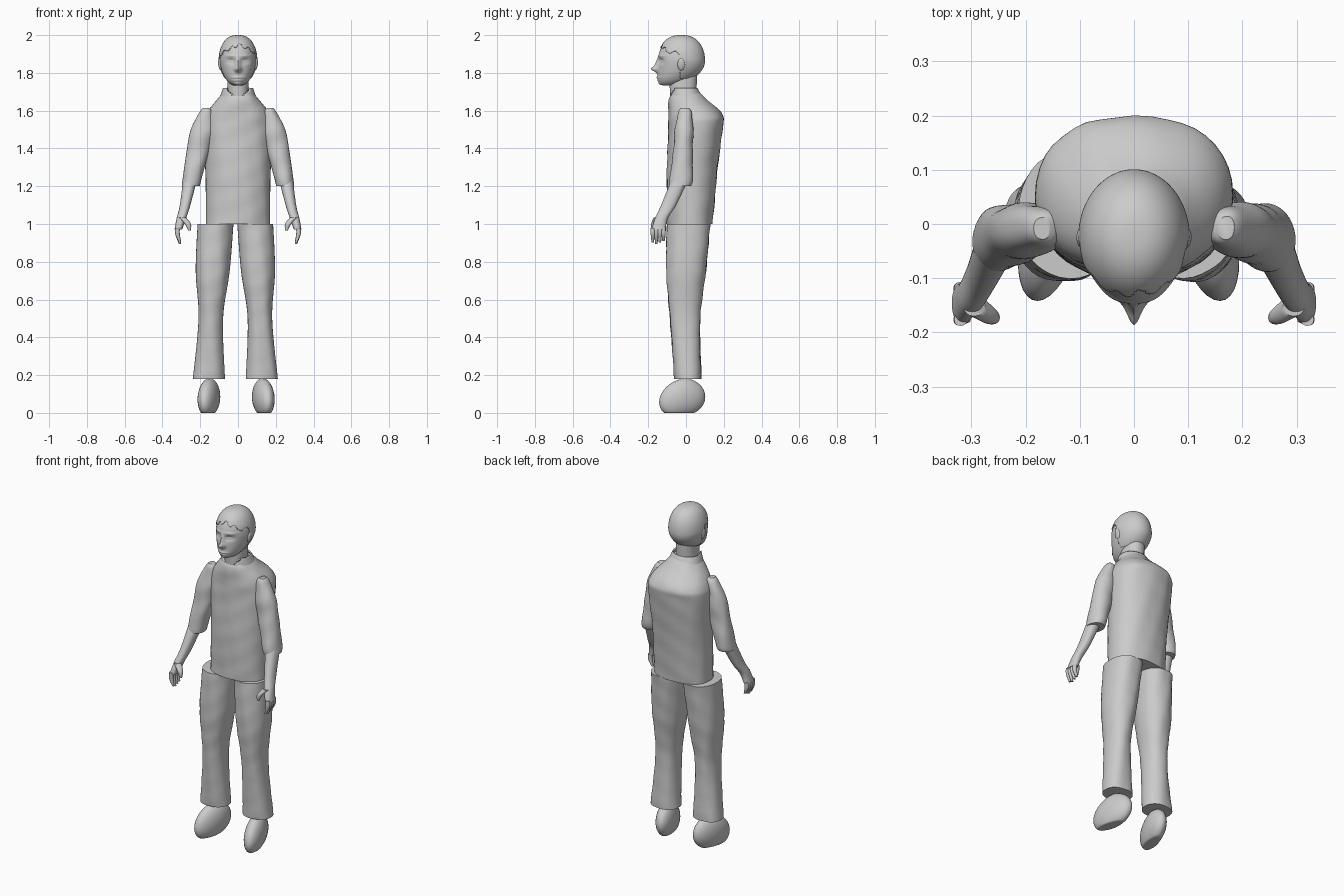
import bpy
import bmesh
from math import cos, sin, pi, exp, copysign
from mathutils import Vector

if "Cube" in bpy.data.objects:
    bpy.data.objects.remove(bpy.data.objects["Cube"], do_unlink=True)

grey = bpy.data.materials.new("plain grey")
grey.use_nodes = True
grey.diffuse_color = (0.6, 0.6, 0.6, 1)
grey.node_tree.nodes["Principled BSDF"].inputs["Base Color"].default_value = grey.diffuse_color


def finish(name, bm, keep, thickness):
    """Trim a bmesh and turn it into a smooth shaded object."""
    if keep:
        unwanted = [face for face in bm.faces if not keep(face.calc_center_median())]
        bmesh.ops.delete(bm, geom=unwanted, context='FACES')
    bmesh.ops.recalc_face_normals(bm, faces=bm.faces)
    mesh = bpy.data.meshes.new(name)
    bm.to_mesh(mesh)
    bm.free()
    mesh.materials.append(grey)
    obj = bpy.data.objects.new(name, mesh)
    bpy.context.scene.collection.objects.link(obj)
    bpy.ops.object.select_all(action='DESELECT')
    obj.select_set(True)
    bpy.context.view_layer.objects.active = obj
    bpy.ops.object.shade_smooth_by_angle(angle=pi / 4)
    if thickness:
        obj.modifiers.new("thickness", 'SOLIDIFY').thickness = thickness


def refine(rows, steps):
    """Smooth interpolation through the section rows."""
    rows = [Vector(row) for row in rows]
    padded = [rows[0]] + rows + [rows[-1]]
    for a, b, c, d in zip(padded, padded[1:], padded[2:], padded[3:]):
        for i in range(steps):
            t = i / steps
            yield (b + (c - a) * (t / 2) + (a * 2 - b * 5 + c * 4 - d) * (t * t / 2)
                   + (b * 3 - a - c * 3 + d) * (t ** 3 / 2))
    yield rows[-1]


def loft(name, rows, sides=40, steps=8, side=1, power=0.9, shape=None, keep=None, thickness=0):
    """Skin level sections, each a centre followed by its two radii."""
    bm = bmesh.new()
    rings = []
    for x, y, z, wide, deep in refine(rows, steps):
        ring = []
        for k in range(sides):
            c, s = cos(2 * pi * k / sides), sin(2 * pi * k / sides)
            co = Vector((side * (x + wide * copysign(abs(c) ** power, c)),
                         y + deep * copysign(abs(s) ** power, s), z))
            ring.append(bm.verts.new(shape(co) if shape else co))
        rings.append(ring)
    for low, high in zip(rings, rings[1:]):
        for k in range(sides):
            bm.faces.new((low[k - 1], low[k], high[k], high[k - 1]))
    bm.faces.new(rings[0])
    bm.faces.new(rings[-1])
    finish(name, bm, keep, thickness)


def ball(name, shape, detail=32, keep=None, thickness=0):
    """Mould a unit sphere with a shaping rule."""
    bm = bmesh.new()
    bmesh.ops.create_uvsphere(bm, u_segments=detail, v_segments=detail, radius=1)
    for vert in bm.verts:
        vert.co = shape(vert.co.copy())
    finish(name, bm, keep, thickness)


def cloth(co):
    """Soft wrinkles."""
    co.y += 0.003 * sin(co.z * 30 + co.x * 20) * sin(co.x * 40 - co.z * 20 + co.y * 30)
    return co


# Shirt body, with sloping shoulders and a full upper back
loft("shirt", [
    (0, .02, 1, .17, .12), (0, .03, 1.25, .172, .133), (0, .05, 1.5, .183, .143),
    (0, .05, 1.58, .17, .143), (0, .01, 1.66, .11, .1), (0, 0, 1.7, .075, .07)], shape=cloth)

# Collar standing around the neck, open in a V at the front
loft("collar", [(0, .005, 1.66, .1, .09), (0, -.01, 1.72, .08, .07)], thickness=.008,
     keep=lambda c: 1.66 < c.z < 1.719 and (c.y > 0 or abs(c.x) > (c.z - 1.64) * .8))

# Neck
loft("neck", [(0, -.015, 1.6, .06, .065), (0, -.015, 1.8, .055, .075)])


def skull(u):
    """Egg shape with the jaw narrowed and carried forward."""
    jaw = min(u.z, 0)
    radius = max(1 - u.z * u.z, 0) ** .5
    full = radius ** -.2 if radius > .01 else 1
    return Vector((u.x * full * .097 * (1 + jaw / 8),
                   u.y * full * .122 - .024 - .065 * jaw * jaw,
                   1.865 + .133 * u.z))


def face(u):
    """Skull with nose, lips, chin, brows and eye hollows."""
    co = skull(u)

    def bump(x, z, wide, tall):
        return exp(-((abs(co.x) - x) / wide) ** 2 - ((co.z - z) / tall) ** 2)

    relief = (.018 * bump(0, 1.84, .013, .035) + .026 * bump(0, 1.82, .017, .014)
              + .006 * bump(0, 1.775, .03, .006) + .005 * bump(0, 1.76, .025, .005)
              + .008 * bump(0, 1.74, .025, .01) + .005 * bump(.04, 1.89, .03, .007)
              - .013 * bump(.036, 1.862, .022, .013) + .007 * bump(.036, 1.86, .013, .005))
    co.y -= relief * min(max(-.04 - co.y, 0) / .05, 1)
    return co


def puff(u):
    """Skull enlarged a little for the hair."""
    co = skull(u)
    return Vector((co.x * 1.06, co.y * 1.03, co.z + .002 * u.z))


def hairline(c):
    """Ragged arched fringe in front, close cut behind."""
    if c.y > -.03:
        return c.z > 1.77
    return c.z > 1.945 - 5 * c.x * c.x + .008 * sin(c.x * 150) + .006 * sin(c.x * 70 + c.y * 90)


ball("head", face, detail=100)
ball("hair", puff, detail=100, keep=hairline, thickness=.005)

for side, label in ((1, "left"), (-1, "right")):

    def ear(u):
        return Vector((side * (.095 + .01 * u.x + .005 * u.z), -.025 + .02 * u.y, 1.845 + .032 * u.z))

    def shoe(u):
        """Flat soled, low at the toe and turned outward."""
        y = .122 * u.y - .02
        z = .085 + .1 * u.z + .2 * min(y, 0)
        return Vector((side * (.14 - .2 * y + .055 * u.x) - .01, y, max(z, 0)))

    def trouser_cloth(co):
        co.x -= .014
        return cloth(co)

    ball(label + "_ear", ear, detail=16)
    ball(label + "_shoe", shoe)

    # Trouser leg, wide at the hip and flared at the hem
    loft(label + "_trouser_leg", [
        (.105, .015, 1, .095, .115), (.12, 0, .75, .09, .105),
        (.13, -.005, .5, .065, .08), (.14, .01, .18, .085, .072)], side=side, shape=trouser_cloth)

    # Rolled sleeve with a turned cuff
    loft(label + "_sleeve", [
        (.17, -.006, 1.615, .015, .02), (.17, -.006, 1.59, .035, .034), (.19, -.01, 1.5, .06, .048),
        (.21, -.015, 1.4, .06, .05), (.243, -.025, 1.24, .05, .06), (.25, -.03, 1.2, .048, .055)],
        side=side, shape=cloth)

    # Bare forearm running into the palm
    loft(label + "_forearm", [
        (.253, -.03, 1.24, .037, .045), (.28, -.092, 1.1, .028, .04),
        (.3, -.13, 1.03, .025, .034), (.316, -.146, .97, .02, .038)], side=side)

    # Four hanging fingers and an inward thumb
    for i in range(4):
        y = -.176 + i * .019
        tip = .895 + .007 * abs(i - 1)
        loft(f"{label}_finger_{i + 1}", [
            (.32, y, .98, .012, .012), (.32, y, .945, .012, .011), (.307, y, tip, .006, .006)],
            sides=12, steps=4, side=side)
    loft(label + "_thumb", [
        (.295, -.15, 1.035, .02, .02), (.265, -.17, 1, .016, .015), (.257, -.175, .965, .007, .006)],
        sides=16, steps=4, side=side)
